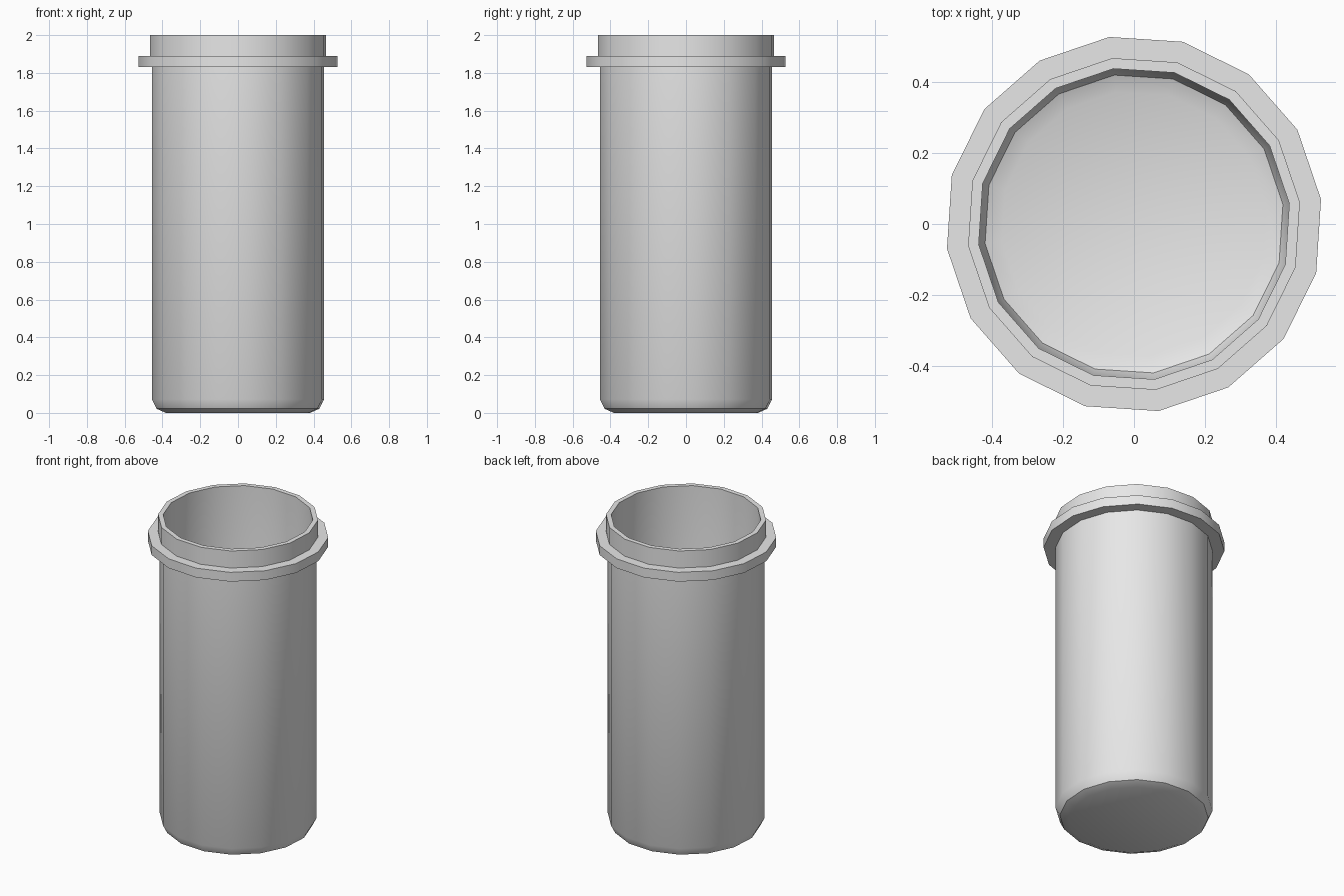
import bpy, bmesh, math

cube = bpy.data.objects.get("Cube")
if cube:
    bpy.data.objects.remove(cube, do_unlink=True)

SIDES = 16
TURN = math.radians(7.5)

grey = bpy.data.materials.new("plain grey")
grey.use_nodes = True
colour = (0.8, 0.8, 0.8, 1.0)
grey.diffuse_color = colour
grey.node_tree.nodes["Principled BSDF"].inputs["Base Color"].default_value = colour


def lathe(name, profile, closed=False):
    """Spin (radius, z) points round z; open profiles get capped at both ends."""
    bm = bmesh.new()
    rings = []
    for r, z in profile:
        rings.append([bm.verts.new((r * math.cos(TURN + i * math.tau / SIDES),
                                    r * math.sin(TURN + i * math.tau / SIDES), z))
                      for i in range(SIDES)])
    pairs = list(zip(rings, rings[1:]))
    if closed:
        pairs.append((rings[-1], rings[0]))
    else:
        bm.faces.new(rings[0])
        bm.faces.new(rings[-1])
    for a, b in pairs:
        for i in range(SIDES):
            j = (i + 1) % SIDES
            bm.faces.new((a[i], a[j], b[j], b[i]))
    bmesh.ops.recalc_face_normals(bm, faces=bm.faces)
    mesh = bpy.data.meshes.new(name)
    bm.to_mesh(mesh)
    bm.free()
    mesh.materials.append(grey)
    obj = bpy.data.objects.new(name, mesh)
    bpy.context.collection.objects.link(obj)
    bpy.ops.object.select_all(action='DESELECT')
    obj.select_set(True)
    bpy.context.view_layer.objects.active = obj
    bpy.ops.object.shade_smooth_by_angle(angle=math.radians(30))
    return obj


# Hollow cup: outside from the base up to the rim, then inside down to the floor
lathe("cup_body", [
    (0.385, 0.0), (0.435, 0.022), (0.46, 0.072),
    (0.46, 1.85), (0.47, 1.86), (0.47, 2.0),
    (0.44, 2.0), (0.44, 0.09), (0.422, 0.045), (0.375, 0.025),
])

# Flat collar around the neck
lathe("collar", [(0.45, 1.83), (0.53, 1.83), (0.53, 1.89), (0.45, 1.89)], closed=True)
